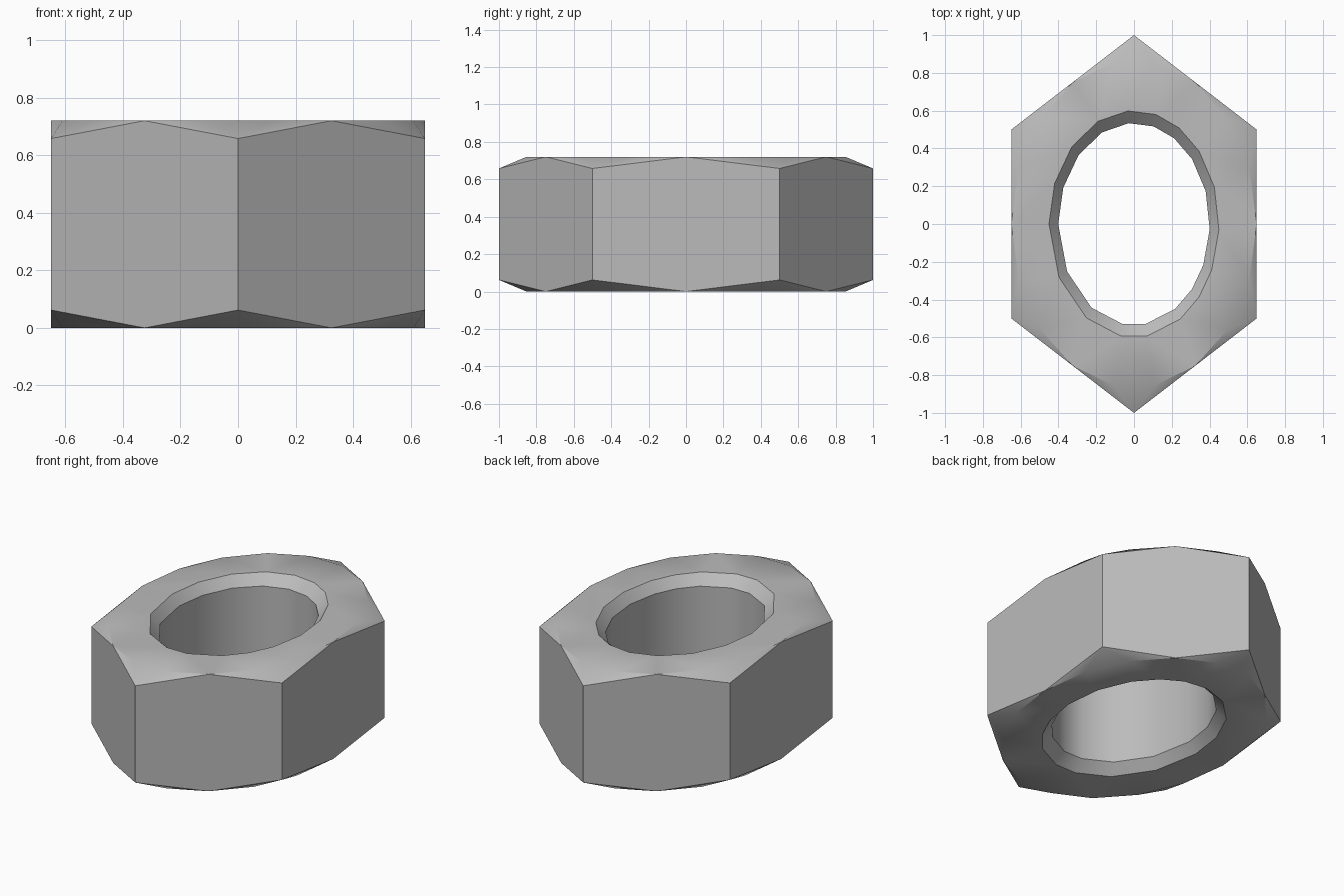
import bpy
import bmesh
from math import cos, sin, radians

old = bpy.data.objects.get("Cube")
if old:
    bpy.data.objects.remove(old, do_unlink=True)

HEIGHT = 0.72
CHAMFER = 0.062
SQUASH = 0.75          # the nut is narrower across x
FLAT = cos(radians(30))  # inradius of the hexagon
HOLE_ANGLES = [-3, 19, 40, 58, 75, 94, 115, 137, 159, 180,
               208, 236, 261, 279, 303, 320, 336]

steel = bpy.data.materials.new("steel grey")
steel.use_nodes = True
colour = (0.5, 0.5, 0.5, 1)
steel.diffuse_color = colour
steel.node_tree.nodes["Principled BSDF"].inputs["Base Color"].default_value = colour

bm = bmesh.new()


def ring(radius, z, angles):
    return [bm.verts.new((radius * SQUASH * cos(radians(a)),
                          radius * sin(radians(a)), z)) for a in angles]


def closed_edges(loop):
    return [bm.edges.get((a, b)) or bm.edges.new((a, b))
            for a, b in zip(loop, loop[1:] + loop[:1])]


def wall(lower, upper):
    n = len(lower)
    for i in range(n):
        j = (i + 1) % n
        bm.faces.new((lower[i], lower[j], upper[j], upper[i]))


def make_end(z, inward):
    """Corners, chamfer triangles, flat annulus and hole rims of one end."""
    corners = ring(1, z + inward * CHAMFER, range(30, 390, 60))
    rim = ring(FLAT, z, range(0, 360, 20))
    mouth = ring(0.6, z, HOLE_ANGLES)
    throat = ring(0.535, z + inward * 0.06, HOLE_ANGLES)
    for i, corner in enumerate(corners):
        for k in range(3):
            bm.faces.new((corner, rim[3 * i + k], rim[(3 * i + k + 1) % 18]))
    bmesh.ops.triangle_fill(bm, use_beauty=True,
                            edges=closed_edges(rim) + closed_edges(mouth))
    wall(throat, mouth)
    return corners, rim[::3], throat


low_corners, low_mids, low_throat = make_end(0, 1)
top_corners, top_mids, top_throat = make_end(HEIGHT, -1)

# Six side panels, each rising to a point at mid-width
for i in range(6):
    bm.faces.new((low_corners[i - 1], low_mids[i], low_corners[i],
                  top_corners[i], top_mids[i], top_corners[i - 1]))

# Bore
wall(low_throat, top_throat)

bmesh.ops.recalc_face_normals(bm, faces=bm.faces)
mesh = bpy.data.meshes.new("hex_nut")
bm.to_mesh(mesh)
bm.free()
mesh.materials.append(steel)

nut = bpy.data.objects.new("hex_nut", mesh)
bpy.context.collection.objects.link(nut)
bpy.ops.object.select_all(action='DESELECT')
nut.select_set(True)
bpy.context.view_layer.objects.active = nut
bpy.ops.object.shade_smooth_by_angle(angle=radians(35))
